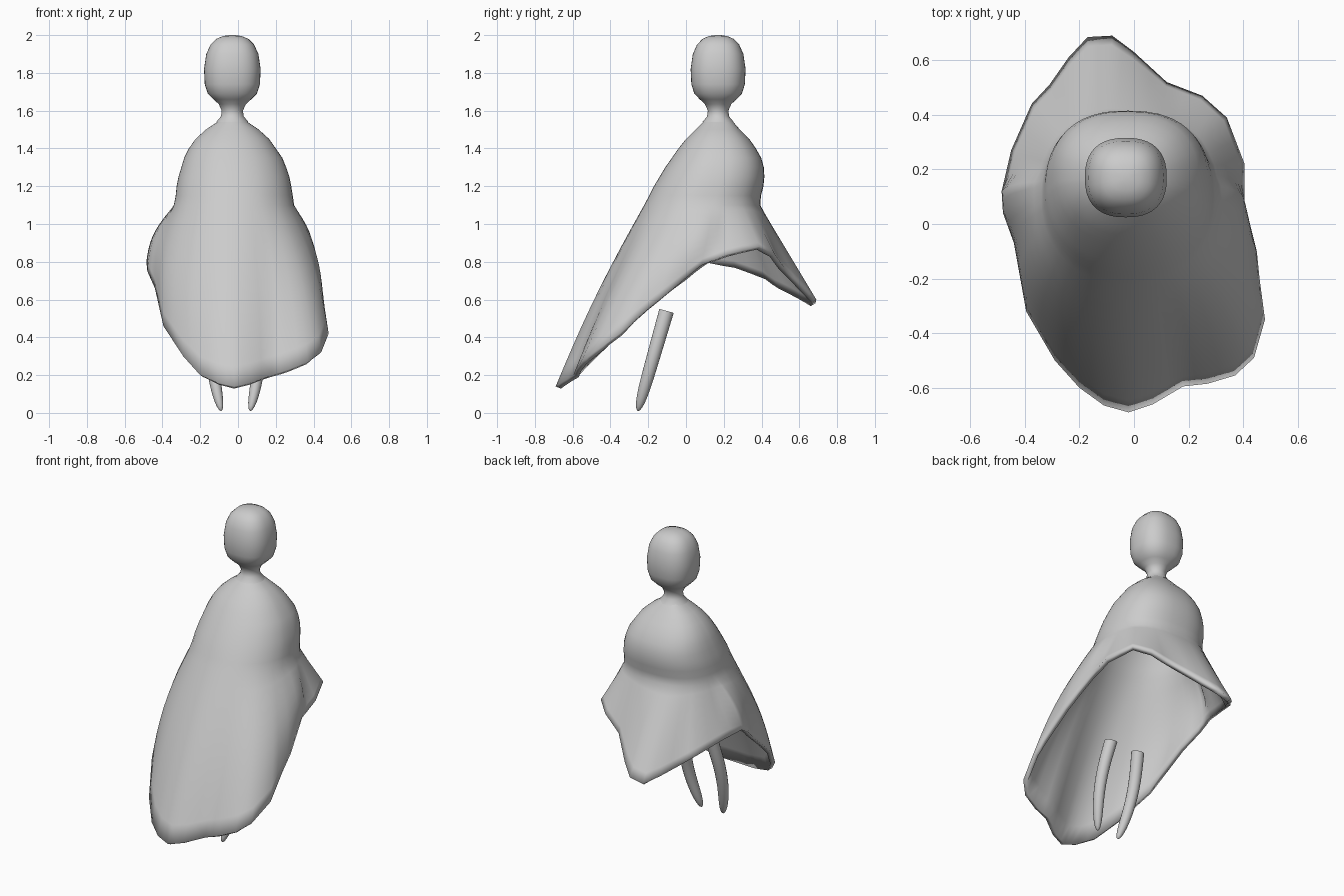
import bpy
import bmesh
from math import atan2, cos, sin, pi, sqrt, radians

cube = bpy.data.objects.get("Cube")
if cube:
    bpy.data.objects.remove(cube, do_unlink=True)

grey = bpy.data.materials.new("plain_grey")
grey.use_nodes = True
GREY = (0.6, 0.6, 0.6, 1)
grey.diffuse_color = GREY
grey.node_tree.nodes["Principled BSDF"].inputs["Base Color"].default_value = GREY


def soft(value, power):
    """Signed power that squares off a circle."""
    return abs(value) ** power * (1 if value >= 0 else -1)


def loft(name, rings, cap_start=False, cap_end=False):
    """Skin a list of closed rings, all with the same point count."""
    bm = bmesh.new()
    rows = [[bm.verts.new(p) for p in ring] for ring in rings]
    count = len(rows[0])
    for upper, lower in zip(rows, rows[1:]):
        for i in range(count):
            j = (i + 1) % count
            bm.faces.new((upper[i], lower[i], lower[j], upper[j]))
    if cap_start:
        bm.faces.new(rows[0])
    if cap_end:
        bm.faces.new(rows[-1][::-1])
    if cap_start or cap_end:
        bmesh.ops.recalc_face_normals(bm, faces=bm.faces)
    mesh = bpy.data.meshes.new(name)
    bm.to_mesh(mesh)
    bm.free()
    mesh.materials.append(grey)
    obj = bpy.data.objects.new(name, mesh)
    bpy.context.collection.objects.link(obj)
    return obj


def smooth(obj, degrees=50):
    bpy.ops.object.select_all(action="DESELECT")
    obj.select_set(True)
    bpy.context.view_layer.objects.active = obj
    bpy.ops.object.shade_smooth_by_angle(angle=radians(degrees))


# Head and neck: a turned profile (height, radius), squared off in plan
profile = [(2.0, .015), (1.995, .05), (1.98, .085), (1.95, .115), (1.9, .138),
           (1.82, .15), (1.74, .146), (1.69, .13), (1.66, .1), (1.635, .072),
           (1.6, .056), (1.57, .06), (1.54, .085)]
head_rings = []
for z, r in profile:
    power = .82 if z > 1.65 else 1
    ring = []
    for i in range(40):
        a = 2 * pi * i / 40
        ring.append((-.03 + r * soft(cos(a), power),
                     .17 + .97 * r * soft(sin(a), power), z))
    head_rings.append(ring)
smooth(loft("head_and_neck", head_rings, True, True))

# Cloak hem, counter-clockwise from the front tip
hem = [(-.02, -.69, .14), (.07, -.66, .16), (.18, -.595, .2), (.27, -.585, .23),
       (.37, -.555, .27), (.44, -.49, .32), (.48, -.35, .42), (.46, -.2, .55),
       (.45, -.1, .63), (.405, .08, .78), (.405, .22, .84), (.34, .39, .88),
       (.25, .47, .84), (.12, .52, .77), (0, .63, .66), (-.08, .69, .6),
       (-.17, .685, .58), (-.24, .61, .62), (-.31, .51, .67), (-.375, .44, .72),
       (-.45, .27, .78), (-.485, .12, .8), (-.48, .04, .75), (-.44, -.07, .66),
       (-.395, -.32, .46), (-.29, -.5, .3), (-.2, -.6, .2), (-.11, -.665, .16)]
fine_hem = []
for p, q in zip(hem, hem[1:] + hem[:1]):
    fine_hem += [p, tuple((a + b) / 2 for a, b in zip(p, q))]
angles = [atan2(y / .69, x / .48) for x, y, z in fine_hem]

# Cloak shoulders: height, then the extent in x and in y
sections = [(1.57, -.08, .02, .12, .22), (1.54, -.11, .05, .09, .25),
            (1.5, -.17, .11, .05, .285), (1.45, -.225, .165, .0, .335),
            (1.4, -.26, .2, -.04, .37), (1.35, -.285, .235, -.075, .398),
            (1.3, -.3, .255, -.11, .412), (1.25, -.315, .272, -.14, .415),
            (1.2, -.325, .282, -.17, .41), (1.15, -.33, .29, -.195, .397),
            (1.1, -.34, .297, -.222, .393)]
cloak_rings = []
for z, x0, x1, y0, y1 in sections:
    ring = []
    for a in angles:
        power = .82 if sin(a) > 0 else .95
        ring.append(((x0 + x1) / 2 + (x1 - x0) / 2 * soft(cos(a), power),
                     (y0 + y1) / 2 + (y1 - y0) / 2 * soft(sin(a), power), z))
    cloak_rings.append(ring)

# Cloak skirt: runs from the waist to the hem, swelling a little in front
STEPS = 9
waist = cloak_rings[-1]
for s in range(1, STEPS + 1):
    t = s / STEPS
    ring = []
    for p, q, a in zip(waist, fine_hem, angles):
        x, y, z = (u + (v - u) * t for u, v in zip(p, q))
        swell = sin(pi * t) * (.035 if sin(a) < .2 else 0)
        ring.append((x + swell * cos(a), y + .6 * swell * sin(a), z))
    cloak_rings.append(ring)
cloak = loft("cloak", cloak_rings)
shell = cloak.modifiers.new("thickness", "SOLIDIFY")
shell.thickness = .03
shell.offset = -1
smooth(cloak)

# Legs: bowed, tapered tubes with a flat top and a rounded tip
LENGTH = 14
for name, side in (("left_leg", 1), ("right_leg", -1)):
    leg_rings = []
    for s in range(LENGTH + 1):
        t = s / LENGTH
        t = 1 - (1 - t) ** 1.6
        r = (.038 - .008 * t) * sqrt(max(.004, 1 - t ** 8))
        cx = -.012 + side * (.103 - .025 * t + .03 * sin(pi * t))
        cy = -.103 - .152 * t
        cz = .54 - .53 * t
        ring = []
        for i in range(16):
            a = 2 * pi * i / 16
            dy = r * sin(a)
            ring.append((cx + r * cos(a), cy + dy, cz - .28 * dy))
        leg_rings.append(ring)
    smooth(loft(name, leg_rings, True, True))
